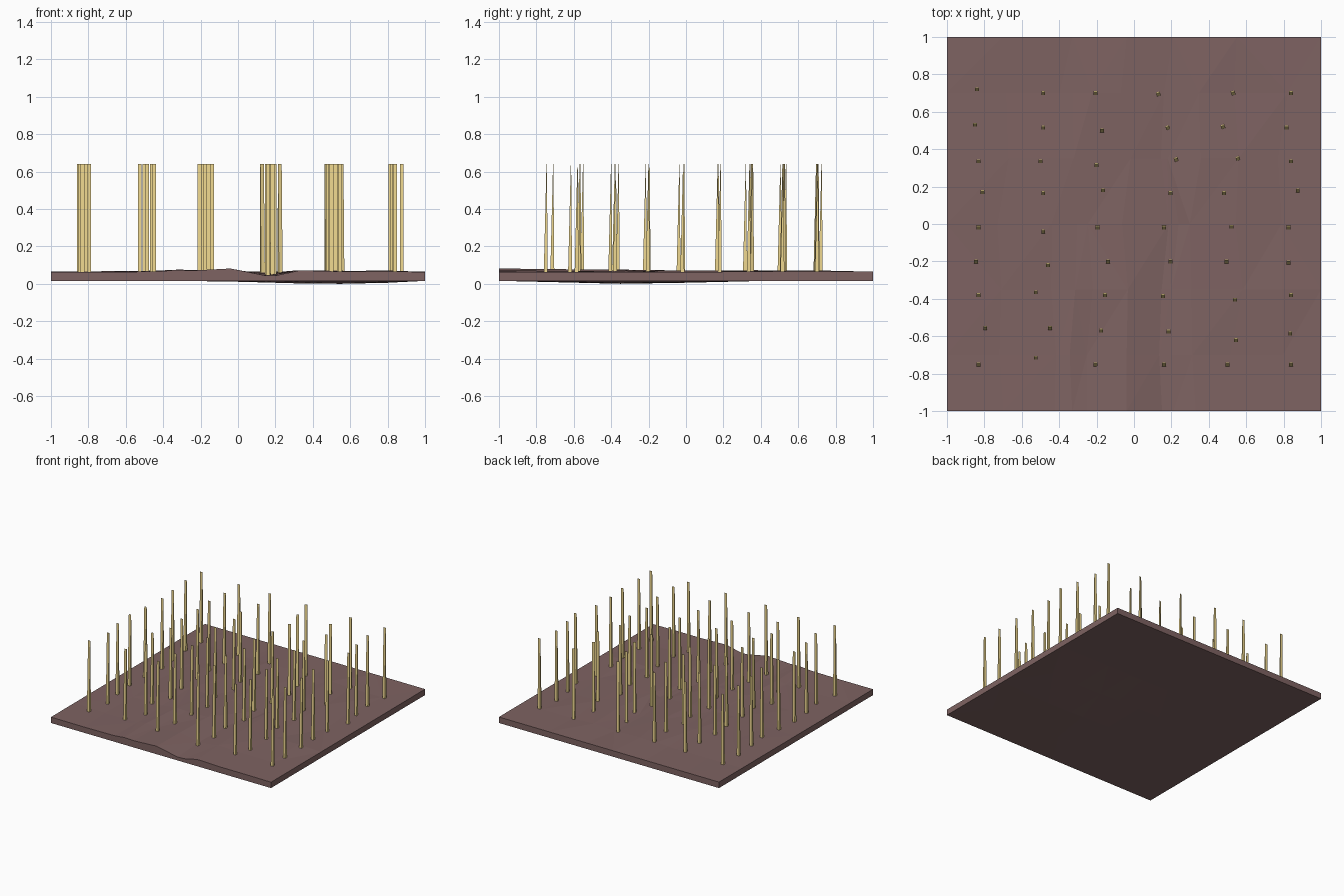
import bpy, bmesh, math, random
from mathutils import Matrix, Vector

if "Cube" in bpy.data.objects:
    bpy.data.objects.remove(bpy.data.objects["Cube"])
random.seed(4)


def material(name, color):
    m = bpy.data.materials.new(name)
    m.diffuse_color = color
    m.use_nodes = True
    m.node_tree.nodes["Principled BSDF"].inputs["Base Color"].default_value = m.diffuse_color
    return m


def finish(bm, name, mat):
    bmesh.ops.recalc_face_normals(bm, faces=bm.faces)
    me = bpy.data.meshes.new(name)
    bm.to_mesh(me)
    bm.free()
    me.materials.append(mat)
    ob = bpy.data.objects.new(name, me)
    bpy.context.collection.objects.link(ob)
    return ob


# uneven furrow heights along the front edge, fading towards the back
PROFILE = [(-1, .066), (-.7, .065), (-.42, .068), (-.33, .077), (-.25, .073), (-.04, .084),
           (.15, .046), (.21, .048), (.33, .074), (.55, .068), (.8, .068), (1, .066)]
YS = [-1, -.7, -.35, 0, .35, .7, 1]


def top_z(x, y):
    for (x0, z0), (x1, z1) in zip(PROFILE, PROFILE[1:]):
        if x <= x1:
            z = z0 + (z1 - z0) * (x - x0) / (x1 - x0)
            break
    return .067 + (z - .067) * (1 - y) / 2


# soil slab: low-poly lumpy top, slightly sagging underside
bm = bmesh.new()
top, low = {}, {}
for i, (px, _) in enumerate(PROFILE):
    for j, y in enumerate(YS):
        inner = 0 < i < len(PROFILE) - 1 and 0 < j < len(YS) - 1
        x = px + (random.uniform(-.035, .035) if inner else 0)
        bump = random.uniform(-.006, .006) if inner else 0
        top[i, j] = bm.verts.new((x, y, top_z(px, y) + bump))
        sag = .016 * math.exp(-((px - .5) ** 2 + (y + .3) ** 2) / .2)
        low[i, j] = bm.verts.new((px, y, .018 - (sag if inner else 0)))
ni, nj = len(PROFILE) - 1, len(YS) - 1
for i in range(ni):
    for j in range(nj):
        for g in (top, low):
            a, b, c, d = g[i, j], g[i + 1, j], g[i + 1, j + 1], g[i, j + 1]
            tris = ((a, b, c), (a, c, d)) if (i + j) % 2 else ((a, b, d), (b, c, d))
            for t in tris:
                bm.faces.new(t)
ring = ([(i, 0) for i in range(ni)] + [(ni, j) for j in range(nj)]
        + [(i, nj) for i in range(ni, 0, -1)] + [(0, j) for j in range(nj, 0, -1)])
for p, q in zip(ring, ring[1:] + ring[:1]):
    bm.faces.new((low[p], low[q], top[q], top[p]))
zmin = min(v.co.z for v in bm.verts)
bmesh.ops.translate(bm, verts=bm.verts, vec=(0, 0, -zmin))
finish(bm, "soil_slab", material("soil", (.21, .125, .122, 1)))

# stalks: one column per line, six columns of nine, front to back
STALKS = [
    [(-.83, -.75), (-.795, -.555), (-.83, -.38), (-.845, -.2), (-.83, -.02),
     (-.81, .17), (-.83, .335), (-.85, .53), (-.84, .72)],
    [(-.525, -.715), (-.45, -.555), (-.525, -.365), (-.46, -.22), (-.485, -.04),
     (-.485, .165), (-.5, .335), (-.485, .515), (-.485, .7)],
    [(-.205, -.75), (-.175, -.57), (-.155, -.38), (-.14, -.2), (-.195, -.02),
     (-.165, .18), (-.2, .315), (-.17, .5), (-.205, .7)],
    [(.16, -.75), (.185, -.575), (.155, -.385), (.195, -.2), (.16, -.02),
     (.195, .165), (.225, .345), (.18, .515), (.13, .695)],
    [(.5, -.75), (.545, -.62), (.54, -.405), (.495, -.2), (.52, -.015),
     (.48, .165), (.555, .35), (.475, .52), (.53, .7)],
    [(.84, -.75), (.835, -.585), (.84, -.38), (.825, -.205), (.825, -.02),
     (.875, .18), (.84, .335), (.815, .515), (.84, .7)],
]
bm = bmesh.new()
for c, column in enumerate(STALKS):
    for r, (x, y) in enumerate(column):
        box = bmesh.ops.create_cube(bm, size=1)["verts"]
        for v in box:
            tip = v.co.z > 0
            yy = v.co.y * .022
            if tip:  # thins to a sharp edge on the back side
                yy = .005 + v.co.y * .002
            v.co = Vector((v.co.x * .021, yy, .64 if tip else .035))
        turn = math.radians(20) if c in (3, 4) and r > 5 else 0
        bmesh.ops.transform(bm, verts=box,
                            matrix=Matrix.Translation((x, y, 0)) @ Matrix.Rotation(turn, 4, 'Z'))
finish(bm, "stalks", material("straw", (.87, .69, .28, 1)))
